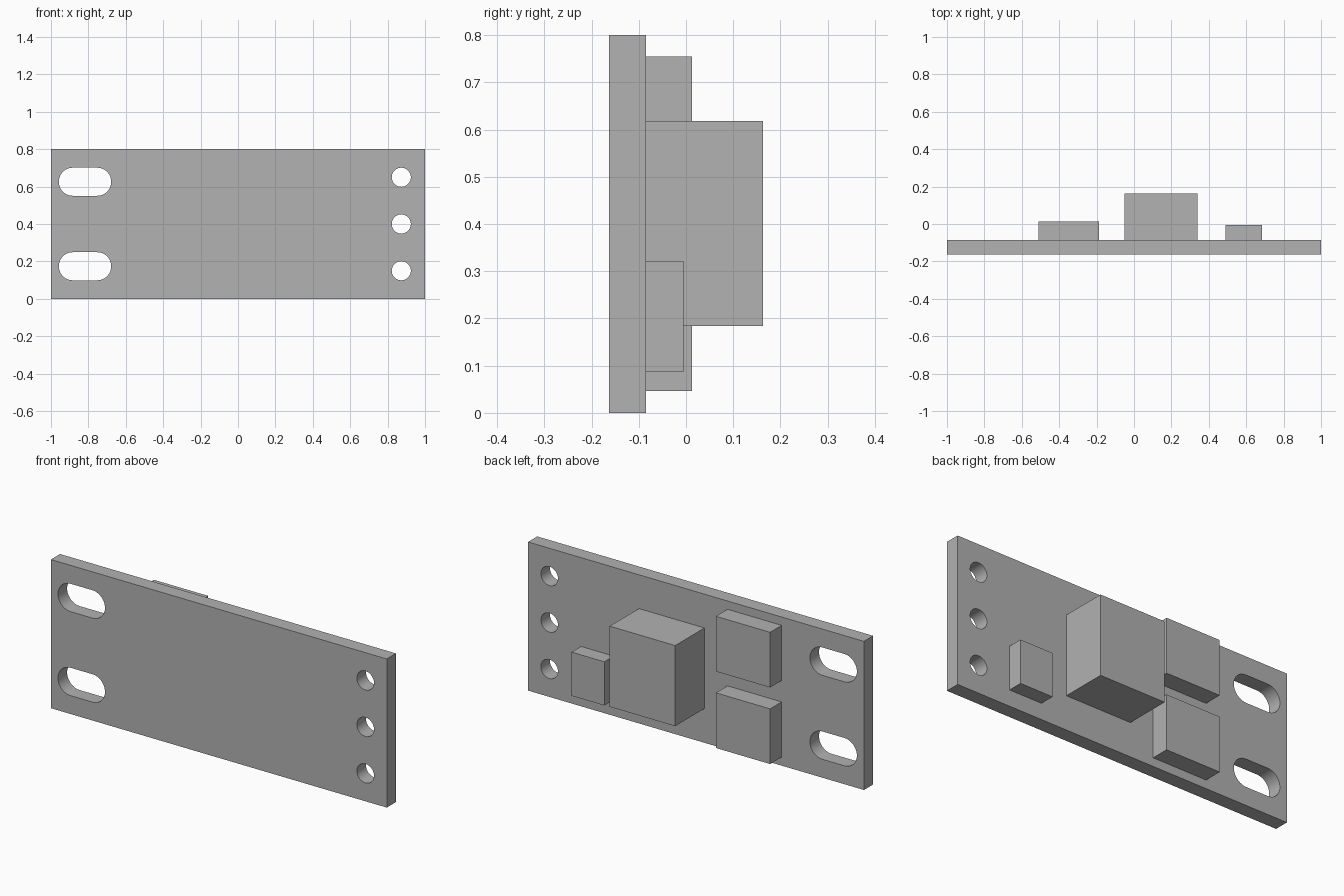
import bpy
import bmesh
from math import cos, sin, pi, radians

cube = bpy.data.objects.get("Cube")
if cube:
    bpy.data.objects.remove(cube, do_unlink=True)

grey = bpy.data.materials.new("plain grey")
grey.use_nodes = True
colour = (0.445, 0.445, 0.445, 1)
grey.diffuse_color = colour
grey.node_tree.nodes["Principled BSDF"].inputs["Base Color"].default_value = colour

FRONT, BACK = -0.163, -0.085   # faces of the plate along y
HEIGHT = 0.8
MID = HEIGHT / 2


def add_object(name, bm):
    bmesh.ops.recalc_face_normals(bm, faces=bm.faces)
    mesh = bpy.data.meshes.new(name)
    bm.to_mesh(mesh)
    bm.free()
    mesh.materials.append(grey)
    obj = bpy.data.objects.new(name, mesh)
    bpy.context.collection.objects.link(obj)
    return obj


def prism(bm, outline, y0, y1):
    """Extrude an (x, z) outline from y0 to y1."""
    face = bm.faces.new([bm.verts.new((x, y0, z)) for x, z in outline])
    new = bmesh.ops.extrude_face_region(bm, geom=[face])["geom"]
    verts = [v for v in new if isinstance(v, bmesh.types.BMVert)]
    bmesh.ops.translate(bm, verts=verts, vec=(0, y1 - y0, 0))


def box(name, x0, x1, z0, z1, y0, y1):
    bm = bmesh.new()
    prism(bm, [(x0, z0), (x1, z0), (x1, z1), (x0, z1)], y0, y1)
    return add_object(name, bm)


def slot_outline(x, z, radius, half=0.0, steps=24):
    """Round hole, stretched along x when half is above zero."""
    points = []
    for side in (1, -1):
        for i in range(steps + (1 if half else 0)):
            a = -side * pi / 2 + pi * i / steps if side > 0 else pi / 2 + pi * i / steps
            points.append((x + side * half + radius * cos(a), z + radius * sin(a)))
    return points


# Plate with two slots and three round holes
plate = box("mounting_plate", -1, 1, 0, HEIGHT, FRONT, BACK)
bm = bmesh.new()
for dz in (-0.226, 0.226):
    prism(bm, slot_outline(-0.818, MID + dz, 0.075, 0.065), FRONT - 0.1, BACK + 0.1)
for dz in (-0.25, 0, 0.25):
    prism(bm, slot_outline(0.873, MID + dz, 0.051), FRONT - 0.1, BACK + 0.1)
cutter = add_object("hole_cutter", bm)
cutter.hide_render = True

cut = plate.modifiers.new("holes", "BOOLEAN")
cut.operation = "DIFFERENCE"
cut.solver = "EXACT"
cut.object = cutter
bpy.ops.object.select_all(action="DESELECT")
bpy.context.view_layer.objects.active = plate
plate.select_set(True)
bpy.ops.object.modifier_apply(modifier=cut.name)
bpy.data.objects.remove(cutter, do_unlink=True)
bpy.ops.object.shade_smooth_by_angle(angle=radians(30))

# Blocks on the back of the plate
box("large_block", -0.05, 0.34, 0.184, 0.618, BACK, 0.163)
box("small_block", 0.49, 0.685, 0.087, 0.322, BACK, -0.005)
for name, z in (("lower_block", 0.046), ("upper_block", 0.458)):
    box(name, -0.51, -0.187, z, z + 0.297, BACK, 0.013)
